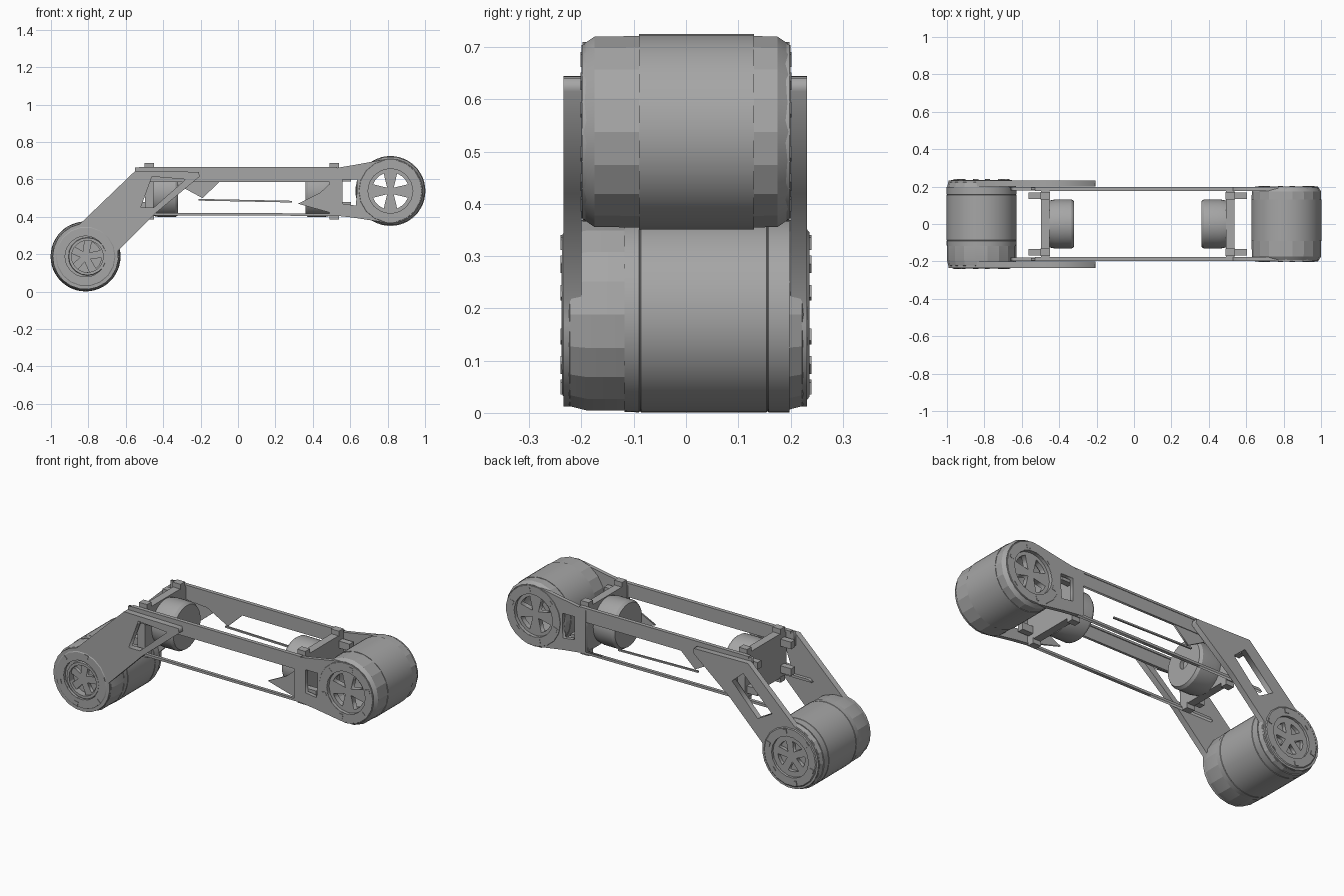
import bpy, bmesh
from math import sin, cos, pi, radians
from mathutils import Matrix

cube = bpy.data.objects.get("Cube")
if cube:
    bpy.data.objects.remove(cube, do_unlink=True)

GREY = (0.38, 0.38, 0.38, 1)
mat = bpy.data.materials.new("machined grey")
mat.use_nodes = True
mat.diffuse_color = GREY
mat.node_tree.nodes["Principled BSDF"].inputs["Base Color"].default_value = GREY

AX, AZ = -0.815, 0.188    # lower joint axis
BX, BZ = 0.815, 0.538     # upper joint axis
MID_Z = 0.535             # height of the beam's centre line


def finish(name, mesh, smooth=True):
    ob = bpy.data.objects.new(name, mesh)
    bpy.context.collection.objects.link(ob)
    mesh.materials.clear()
    mesh.materials.append(mat)
    if smooth:
        bpy.ops.object.select_all(action='DESELECT')
        ob.select_set(True)
        bpy.context.view_layer.objects.active = ob
        bpy.ops.object.shade_smooth_by_angle(angle=radians(18))
    return ob


def box(name, centre, size, turn=0):
    bm = bmesh.new()
    bmesh.ops.create_cube(bm, size=1)
    bm.transform(Matrix.Translation(centre) @ Matrix.Rotation(turn, 4, 'Y')
                 @ Matrix.Diagonal((*size, 1)))
    mesh = bpy.data.meshes.new(name)
    bm.to_mesh(mesh)
    bm.free()
    return finish(name, mesh, False)


def lathe(name, profile, centre, axis='Y', sides=48):
    """Revolve a closed (along, radius) profile about the x or y axis."""
    bm = bmesh.new()
    rings = []
    for i in range(sides):
        a = 2 * pi * i / sides
        if axis == 'Y':
            rings.append([bm.verts.new((r * cos(a), t, r * sin(a))) for t, r in profile])
        else:
            rings.append([bm.verts.new((t, r * cos(a), r * sin(a))) for t, r in profile])
    n = len(profile)
    for i in range(sides):
        p, q = rings[i], rings[(i + 1) % sides]
        for j in range(n):
            k = (j + 1) % n
            bm.faces.new((p[j], p[k], q[k], q[j]))
    bmesh.ops.recalc_face_normals(bm, faces=bm.faces)
    bm.transform(Matrix.Translation(centre))
    mesh = bpy.data.meshes.new(name)
    bm.to_mesh(mesh)
    bm.free()
    return finish(name, mesh)


def plate(name, loops, y, thick):
    """Flat plate facing y; the first loop is the outline, the rest are holes."""
    cu = bpy.data.curves.new(name, 'CURVE')
    cu.dimensions = '2D'
    cu.fill_mode = 'BOTH'
    cu.extrude = thick / 2
    for loop in loops:
        sp = cu.splines.new('POLY')
        sp.points.add(len(loop) - 1)
        for point, (x, z) in zip(sp.points, loop):
            point.co = (x, z, 0, 1)
        sp.use_cyclic_u = True
    tmp = bpy.data.objects.new("outline", cu)
    bpy.context.collection.objects.link(tmp)
    graph = bpy.context.evaluated_depsgraph_get()
    mesh = bpy.data.meshes.new_from_object(tmp.evaluated_get(graph))
    bpy.data.objects.remove(tmp, do_unlink=True)
    mesh.transform(Matrix.Translation((0, y, 0)) @ Matrix.Rotation(pi / 2, 4, 'X'))
    mesh.name = name
    return finish(name, mesh, False)


def arc(cx, cz, r, start=0, end=360, n=16):
    steps = n if end - start == 360 else n - 1
    return [(cx + r * cos(radians(start + (end - start) * i / steps)),
             cz + r * sin(radians(start + (end - start) * i / steps))) for i in range(n)]


def wedge_holes(cx, cz, inner, outer, count, half):
    holes = []
    for i in range(count):
        a = 360 * i / count + 45
        holes.append(arc(cx, cz, outer, a - half, a + half, 4)
                     + [(cx + inner * cos(radians(a)), cz + inner * sin(radians(a)))])
    return holes


# Lower joint: smooth drum with fine seams and faceted, chamfered ends
lathe("lower_drum", [(-0.118, 0.12), (-0.118, 0.186), (-0.09, 0.187), (-0.088, 0.185),
                     (-0.086, 0.187), (0.154, 0.187), (0.156, 0.185), (0.158, 0.187),
                     (0.198, 0.187), (0.2, 0.12)], (AX, 0, AZ))
lathe("lower_front_cap", [(-0.237, 0.11), (-0.237, 0.155), (-0.222, 0.178), (-0.19, 0.186),
                          (-0.118, 0.186), (-0.118, 0.11)], (AX, 0, AZ), sides=18)
lathe("lower_back_cap", [(0.236, 0.115), (0.236, 0.16), (0.222, 0.178), (0.195, 0.185),
                         (0.195, 0.115)], (AX, 0, AZ), sides=18)
for end, s in (("front", -1), ("back", 1)):
    plate(f"lower_{end}_core", [arc(AX, AZ, 0.13)], s * 0.19, 0.02)
    plate(f"lower_{end}_spider", [arc(AX, AZ, 0.13)] + wedge_holes(AX, AZ, 0.03, 0.085, 5, 22),
          s * 0.212, 0.02)
lathe("lower_front_ring", [(-0.238, 0.085), (-0.238, 0.1), (-0.2, 0.105), (-0.2, 0.085)],
      (AX + 0.01, 0, AZ), sides=20)

# Elbow side plates: a wide strut up from the joint and an open triangular head
elbow = arc(AX, AZ, 0.176, 100, 370, 18) + [(-0.44, 0.42), (-0.205, 0.615), (-0.21, 0.64),
                                            (-0.55, 0.645)]
head_opening = [(-0.52, 0.45), (-0.45, 0.45), (-0.28, 0.60), (-0.46, 0.615)]
strut_slot = [(-0.70, 0.40), (-0.61, 0.35), (-0.45, 0.52), (-0.52, 0.58)]
plate("elbow_front_plate", [elbow, arc(AX, AZ, 0.11), head_opening], -0.217, 0.034)
plate("elbow_back_plate", [elbow, arc(AX, AZ, 0.12), strut_slot], 0.216, 0.032)

# Upper joint: hollow drum, spoked ends and tapered neck plates
lathe("upper_drum", [(-0.09, 0.168), (-0.09, 0.187), (0.13, 0.187), (0.13, 0.168)],
      (BX, 0, BZ))
for end, s in (("front", -1), ("back", 1)):
    inner = 0.088 if s < 0 else 0.13
    lathe(f"upper_{end}_cap", [(s * inner, 0.12), (s * inner, 0.186), (s * 0.175, 0.185),
                               (s * 0.2, 0.168), (s * 0.2, 0.12)], (BX, 0, BZ), sides=18)
    plate(f"upper_{end}_spider", [arc(BX, BZ, 0.13)] + wedge_holes(BX, BZ, 0.025, 0.1, 4, 24),
          s * 0.165, 0.03)
    neck = arc(BX, BZ, 0.172, -105, 105, 16) + [(0.62, 0.677), (0.49, 0.655), (0.49, 0.41),
                                               (0.62, 0.395)]
    window = [(0.56, 0.47), (0.63, 0.46), (0.635, 0.52), (0.635, 0.60), (0.56, 0.60)]
    plate(f"neck_{end}_plate", [neck, arc(BX, BZ, 0.12), window], s * 0.187, 0.022)

    # Beam walls: upper band and a slim lower rail
    plate(f"beam_{end}_band", [[(-0.55, 0.663), (-0.55, 0.585), (0.5, 0.585), (0.5, 0.663)]],
          s * 0.188, 0.014)
    plate(f"beam_{end}_lower_rail", [[(-0.66, 0.408), (0.52, 0.405), (0.52, 0.418),
                                      (-0.64, 0.422)]], s * 0.188, 0.018)
    box(f"beam_{end}_top_lip", (0, s * 0.187, 0.66), (1.06, 0.022, 0.012))

# Gussets that stiffen the beam walls at opposite ends
plate("beam_back_gusset", [[(-0.5, 0.585), (-0.32, 0.57), (-0.19, 0.50), (-0.1, 0.585)]],
      0.186, 0.01)
plate("beam_front_gusset", [[(0.32, 0.47), (0.5, 0.42), (0.5, 0.585), (0.44, 0.53)]],
      -0.186, 0.01)
box("beam_back_sliver", (0.04, 0.188, 0.486), (0.5, 0.01, 0.009), 0.02)

# Actuators inside the beam, each on a square flange
for side, s, flange_x, drum_x in (("left", 1, 0.515, 0.36), ("right", -1, -0.475, -0.32)):
    box(f"{side}_flange", (flange_x, 0, MID_Z), (0.045, 0.37, 0.25))
    back = flange_x - s * 0.02
    lathe(f"{side}_actuator", [(back, 0.03), (back, 0.125), (drum_x + s * 0.1, 0.132),
                               (drum_x + s * 0.015, 0.132), (drum_x, 0.122), (drum_x, 0.03)],
          (0, 0, MID_Z - 0.005), 'X', 32)
    box(f"{side}_actuator_shaft", (drum_x + s * 0.05, 0, MID_Z), (0.06, 0.05, 0.05))
    for y in (-0.15, 0.15):
        for z in (0.4, 0.672):
            box(f"{side}_flange_clip", (flange_x, y, z), (0.05, 0.04, 0.03))
        for z in (0.46, 0.61):
            box(f"{side}_flange_bracket", (flange_x + s * 0.055, y, z), (0.07, 0.035, 0.04))

# Bolts around the joint ends
for joint, cx, cz, depth in (("lower", AX, AZ, 0.234), ("upper", BX, BZ, 0.196)):
    for i in range(6):
        a = 2 * pi * i / 6 + 0.3
        for s in (-1, 1):
            box(f"{joint}_bolt", (cx + 0.142 * cos(a), s * depth, cz + 0.142 * sin(a)),
                (0.024, 0.012, 0.024), -a)
